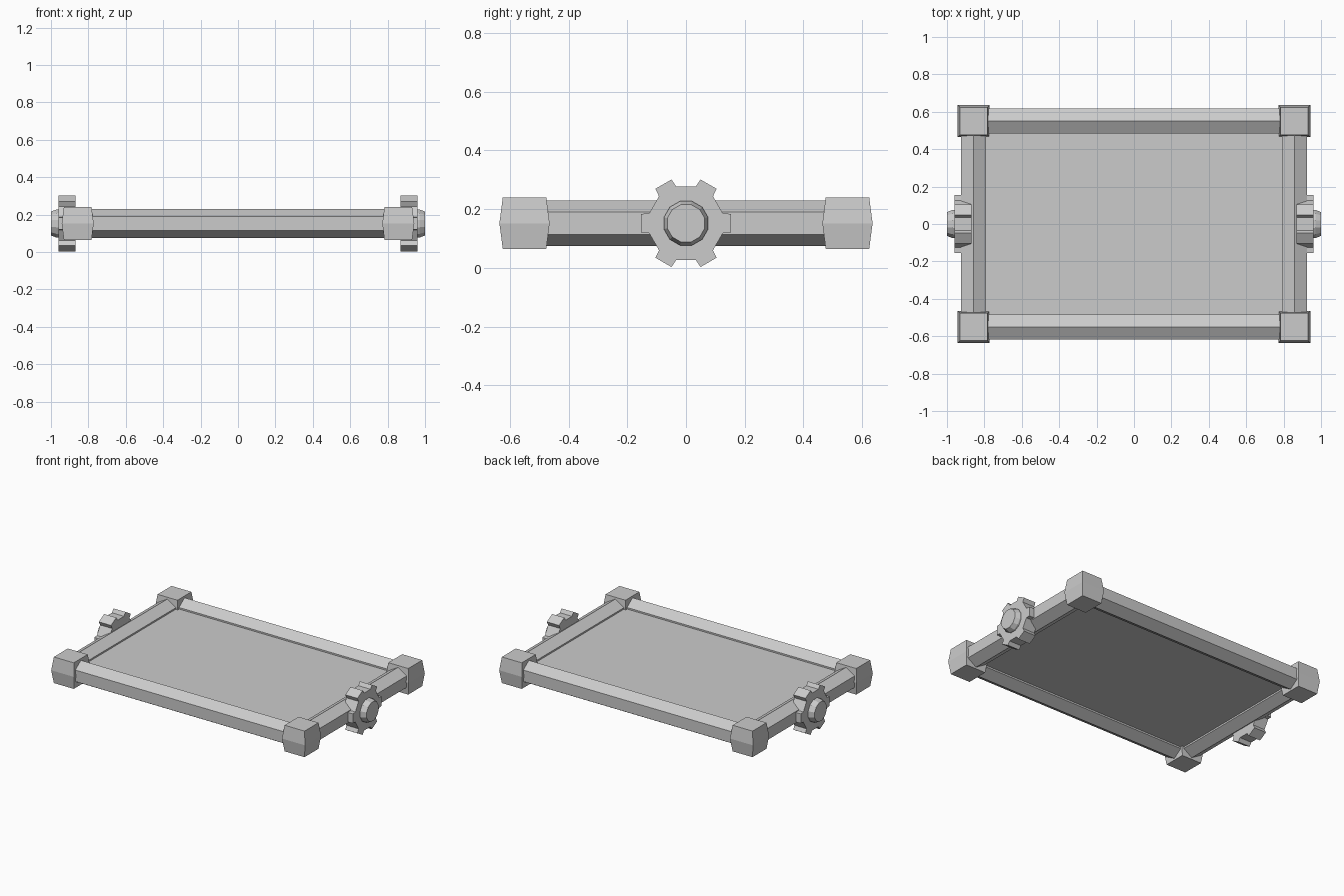
import bpy
from math import sin, cos, pi, radians
from mathutils import Vector

if "Cube" in bpy.data.objects:
    bpy.data.objects.remove(bpy.data.objects["Cube"])

Z = 0.152            # height of the frame's centre plane
CX, CY = 0.857, 0.55  # rail and corner centres


def mesh_object(name, verts, faces):
    me = bpy.data.meshes.new(name)
    me.from_pydata(verts, [], faces)
    me.update()
    ob = bpy.data.objects.new(name, me)
    bpy.context.collection.objects.link(ob)
    return ob


def loft(name, rings):
    """Skin matching closed rings and cap both ends."""
    n = len(rings[0])
    verts = [v for r in rings for v in r]
    faces = [(k * n + i, k * n + (i + 1) % n, (k + 1) * n + (i + 1) % n, (k + 1) * n + i)
             for k in range(len(rings) - 1) for i in range(n)]
    faces += [tuple(reversed(range(n))), tuple(range(len(verts) - n, len(verts)))]
    return mesh_object(name, verts, faces)


def yz_ring(x, r, n, start=0.0):
    return [(x, r * cos(start + 2 * pi * i / n), Z + r * sin(start + 2 * pi * i / n))
            for i in range(n)]


def flip_x(rings, s):
    # mirror in x, reversing the order to keep normals outward
    return rings if s > 0 else [[(-x, y, z) for x, y, z in reversed(r)] for r in rings]


# hexagonal rails, with a ridge on top
def hex_rail(name, centre, along_x, half):
    pts = [(0.077 * cos(pi / 6 + pi / 3 * i), 0.077 * sin(pi / 6 + pi / 3 * i)) for i in range(6)]
    if along_x:
        rings = [[(e, centre + a, Z + b) for a, b in pts] for e in (-half, half)]
    else:
        rings = [[(centre + a, e, Z + b) for a, b in pts] for e in (half, -half)]
    return loft(name, rings)


for s, side in ((-1, "front"), (1, "back")):
    hex_rail(side + "_rail", s * CY, True, CX)
for s, side in ((-1, "left"), (1, "right")):
    hex_rail(side + "_rail", s * CX, False, CY)

# corner blocks, widest at mid height
for sx, a in ((-1, "left"), (1, "right")):
    for sy, b in ((-1, "front"), (1, "back")):
        loft(f"{b}_{a}_corner",
             [[(sx * CX + h * i, sy * CY + h * j, z) for i, j in ((-1, -1), (1, -1), (1, 1), (-1, 1))]
              for h, z in ((0.074, 0.065), (0.0855, Z), (0.074, 0.24))])

# bed panel
loft("bed_panel", [[(i * 0.81, j * 0.50, z) for i, j in ((-1, -1), (1, -1), (1, 1), (-1, 1))]
                   for z in (0.125, 0.18)])

# toothed wheels: a twelve-sided body with narrowed teeth on every other face
profile = []
for k in range(6):
    for r, a in ((0.130, -15), (0.157, -11.7), (0.157, 11.7), (0.130, 15)):
        t = radians(60 * k + a)
        profile.append((r * cos(t), r * sin(t)))
for s, side in ((-1, "left"), (1, "right")):
    rings = [[(x, y, Z + z) for y, z in profile] for x in (0.87, 0.96)]
    loft(side + "_wheel", flip_x(rings, s))
    hub = [yz_ring(x, r, 12, radians(15)) for x, r in ((0.95, 0.078), (0.97, 0.078), (1.0, 0.066))]
    loft(side + "_hub", flip_x(hub, s))
